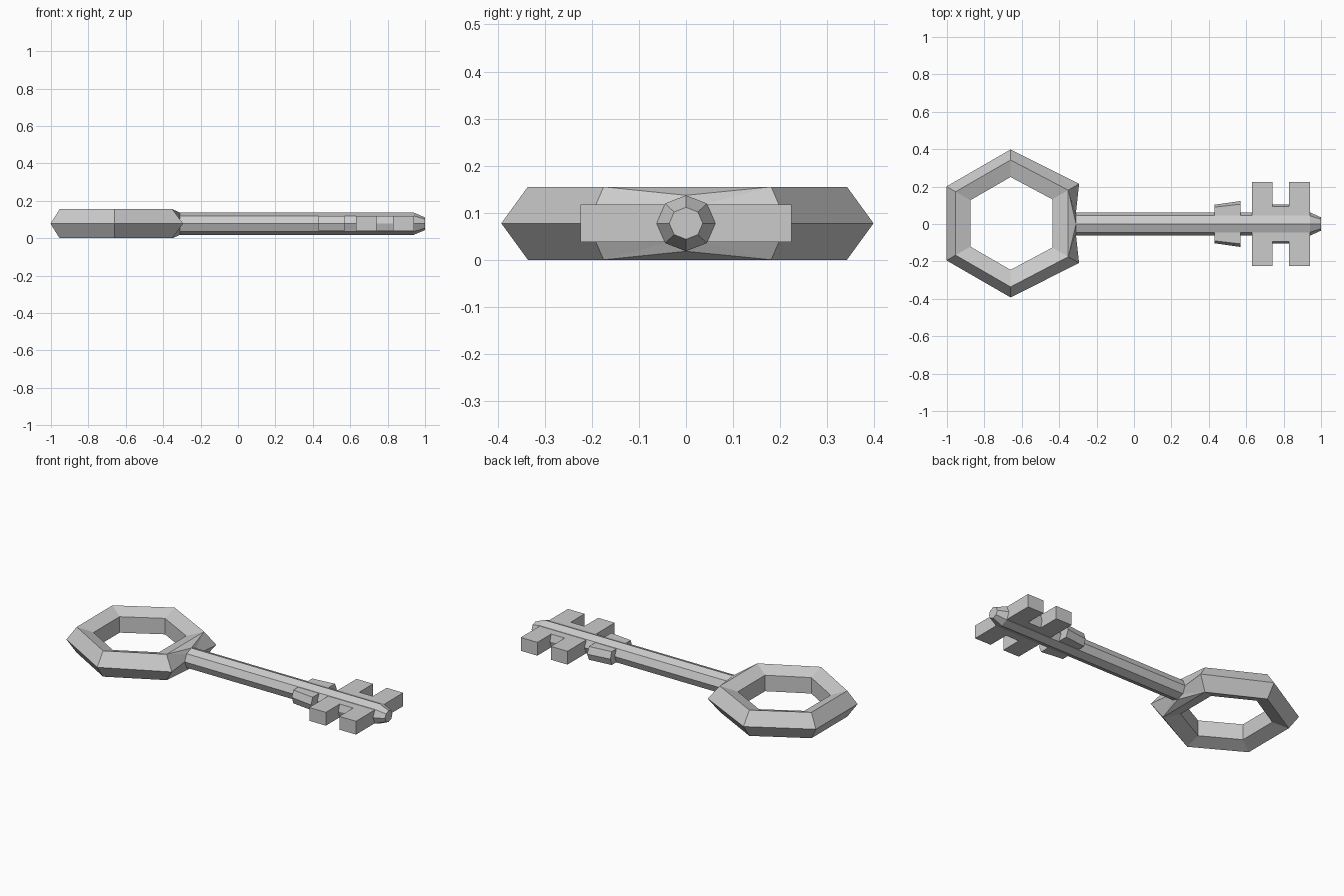
import bpy, bmesh
from math import sin, cos, pi, radians

cube = bpy.data.objects.get("Cube")
if cube:
    bpy.data.objects.remove(cube, do_unlink=True)

MID_Z = 0.0775

metal = bpy.data.materials.new("grey_metal")
metal.use_nodes = True
colour = (0.6, 0.6, 0.6, 1)
metal.diffuse_color = colour
metal.node_tree.nodes["Principled BSDF"].inputs["Base Color"].default_value = colour


def finish(bm, name):
    """Turn a bmesh into a flat-shaded object."""
    bmesh.ops.recalc_face_normals(bm, faces=bm.faces)
    mesh = bpy.data.meshes.new(name)
    bm.to_mesh(mesh)
    bm.free()
    mesh.materials.append(metal)
    obj = bpy.data.objects.new(name, mesh)
    bpy.context.collection.objects.link(obj)
    return obj


def bridge(bm, a, b):
    """Join two closed loops with quads."""
    n = len(a)
    for j in range(n):
        k = (j + 1) % n
        bm.faces.new((a[j], a[k], b[k], b[j]))


# Ring handle: six corners swept with a five-sided section
bm = bmesh.new()
MAJOR, MINOR = 0.314, 0.0815
ring = []
for i in range(6):
    turn = radians(30 + 60 * i)
    section = []
    for j in range(5):
        a = 2 * pi * j / 5
        r = MAJOR + MINOR * cos(a)
        # corners beside the shaft are drawn slightly outward
        if i in (0, 5):
            r *= (1.07, 1.05, 1.04, 1.04, 1.05)[j]
        section.append(bm.verts.new((-0.66 + r * cos(turn),
                                     0.003 + r * sin(turn),
                                     MID_Z + MINOR * sin(a))))
    ring.append(section)
for i in range(5):
    bridge(bm, ring[i], ring[i + 1])
left, right = ring[0], ring[5]
for j in (1, 2, 3):
    bm.faces.new((left[j], left[j + 1], right[j + 1], right[j]))

# Octagonal shaft with a tapered tip
loops = []
for x, scale in ((-0.31, 1), (0.94, 1), (1.0, 0.57)):
    loops.append([bm.verts.new((x, 0.0625 * scale * cos(k * pi / 4),
                                MID_Z + 0.0595 * scale * sin(k * pi / 4)))
                  for k in range(8)])
bridge(bm, loops[0], loops[1])
bridge(bm, loops[1], loops[2])
bm.faces.new(loops[2])

# Junction where the shaft grows out of the ring, above and below
base = loops[0]
for edge, k1, k2, k3 in ((1, 1, 2, 3), (4, 7, 6, 5)):
    bm.faces.new((left[edge], right[edge], base[k2]))
    bm.faces.new((left[edge], base[k2], base[k1]))
    bm.faces.new((right[edge], base[k3], base[k2]))
    bm.faces.new((left[edge], base[k1], base[0], left[0]))
    bm.faces.new((right[edge], base[k3], base[4], right[0]))
finish(bm, "ring_and_shaft")


def tooth(name, x0, x1, edge0, tip0, edge1, tip1):
    """Bar across the shaft; its sides may come to a ridge at mid height."""
    bm = bmesh.new()
    ends = []
    for x, edge, tip in ((x0, edge0, tip0), (x1, edge1, tip1)):
        h = 0.04
        outline = ((edge, h), (tip, 0), (edge, -h),
                   (-edge, -h), (-tip, 0), (-edge, h))
        ends.append([bm.verts.new((x, y, MID_Z + z)) for y, z in outline])
    bridge(bm, *ends)
    for loop in ends:
        bm.faces.new(loop)
    finish(bm, name)


# Key bit
tooth("flared_collar", 0.43, 0.57, 0.09, 0.103, 0.106, 0.123)
tooth("inner_tooth", 0.63, 0.74, 0.224, 0.224, 0.224, 0.224)
tooth("tooth_bridge", 0.74, 0.83, 0.093, 0.105, 0.093, 0.105)
tooth("outer_tooth", 0.83, 0.94, 0.224, 0.224, 0.224, 0.224)
